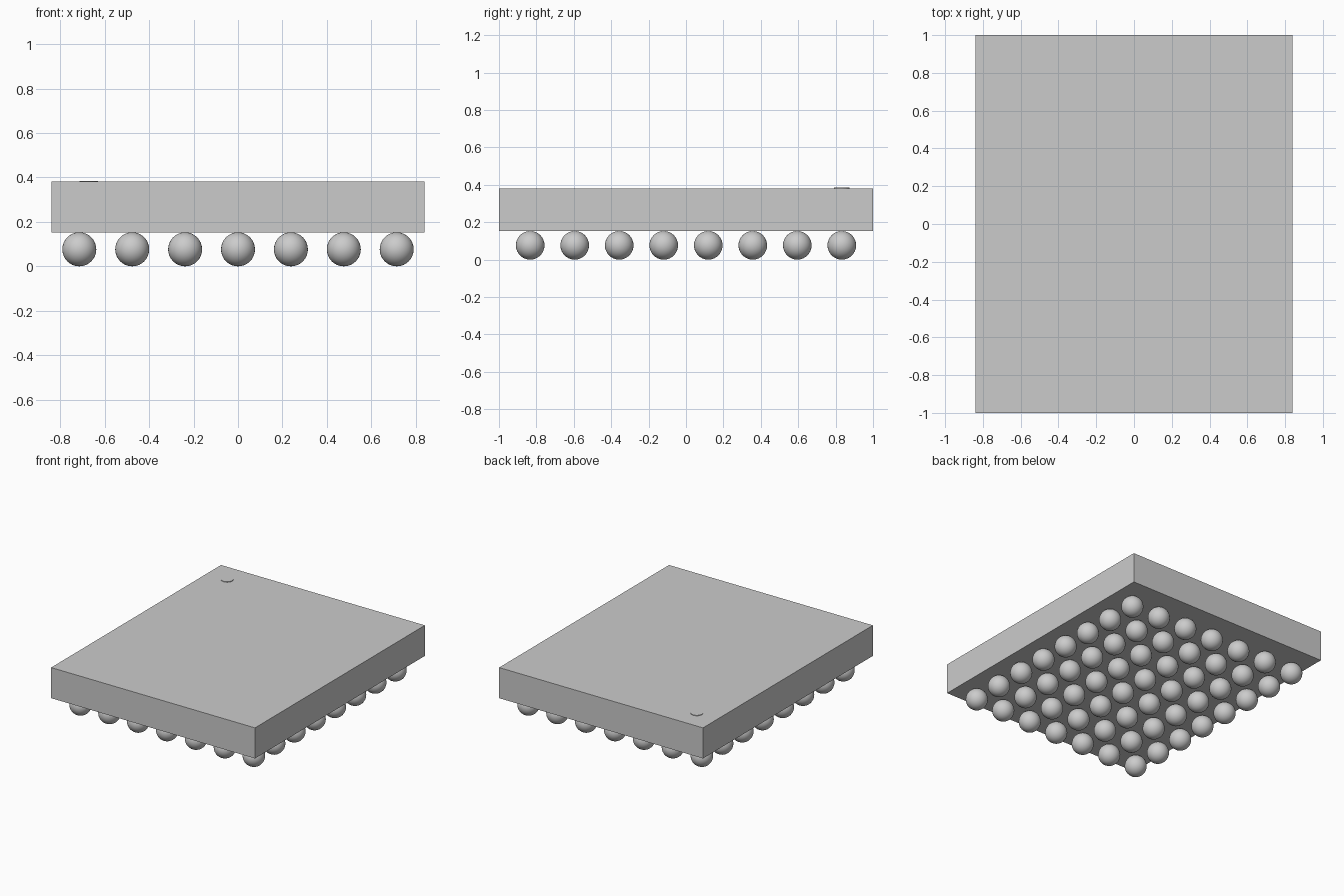
import bpy
import bmesh
from mathutils import Matrix

cube = bpy.data.objects.get("Cube")
if cube:
    bpy.data.objects.remove(cube, do_unlink=True)

WIDTH, DEPTH = 1.68, 2.0
BOTTOM, TOP = 0.153, 0.381
BALL_R = 0.0765
PITCH = 0.238
COLUMNS, ROWS = 7, 8


def make_material(name, rgb):
    mat = bpy.data.materials.new(name)
    mat.use_nodes = True
    color = (*rgb, 1.0)
    mat.diffuse_color = color
    mat.node_tree.nodes["Principled BSDF"].inputs["Base Color"].default_value = color
    return mat


def make_object(name, bm, mat, location, smooth=False):
    mesh = bpy.data.meshes.new(name)
    bm.to_mesh(mesh)
    bm.free()
    mesh.materials.append(mat)
    for poly in mesh.polygons:
        poly.use_smooth = smooth
    obj = bpy.data.objects.new(name, mesh)
    obj.location = location
    bpy.context.collection.objects.link(obj)
    return obj


gray = make_material("neutral_gray", (0.6, 0.6, 0.6))

# Flat rectangular package body
bm = bmesh.new()
bmesh.ops.create_cube(bm, size=1.0, matrix=Matrix.Diagonal((WIDTH, DEPTH, TOP - BOTTOM, 1)))
make_object("package_body", bm, gray, (0, 0, (TOP + BOTTOM) / 2))

# Thin round marker near the back right corner of the top
bm = bmesh.new()
bmesh.ops.create_cone(bm, cap_ends=True, segments=32, radius1=0.042, radius2=0.042, depth=0.004)
make_object("corner_marker", bm, gray, (-0.672, 0.832, TOP + 0.002))

# Grid of contact balls under the body, sharing one mesh
bm = bmesh.new()
bmesh.ops.create_uvsphere(bm, u_segments=32, v_segments=16, radius=BALL_R)
first = make_object("contact_ball", bm, gray, (0, 0, BALL_R), smooth=True)
for i in range(COLUMNS):
    for j in range(ROWS):
        ball = first if i == j == 0 else first.copy()
        if ball is not first:
            bpy.context.collection.objects.link(ball)
        ball.name = f"contact_ball_{i + 1}_{j + 1}"
        ball.location.x = (i - (COLUMNS - 1) / 2) * PITCH
        ball.location.y = (j - (ROWS - 1) / 2) * PITCH
